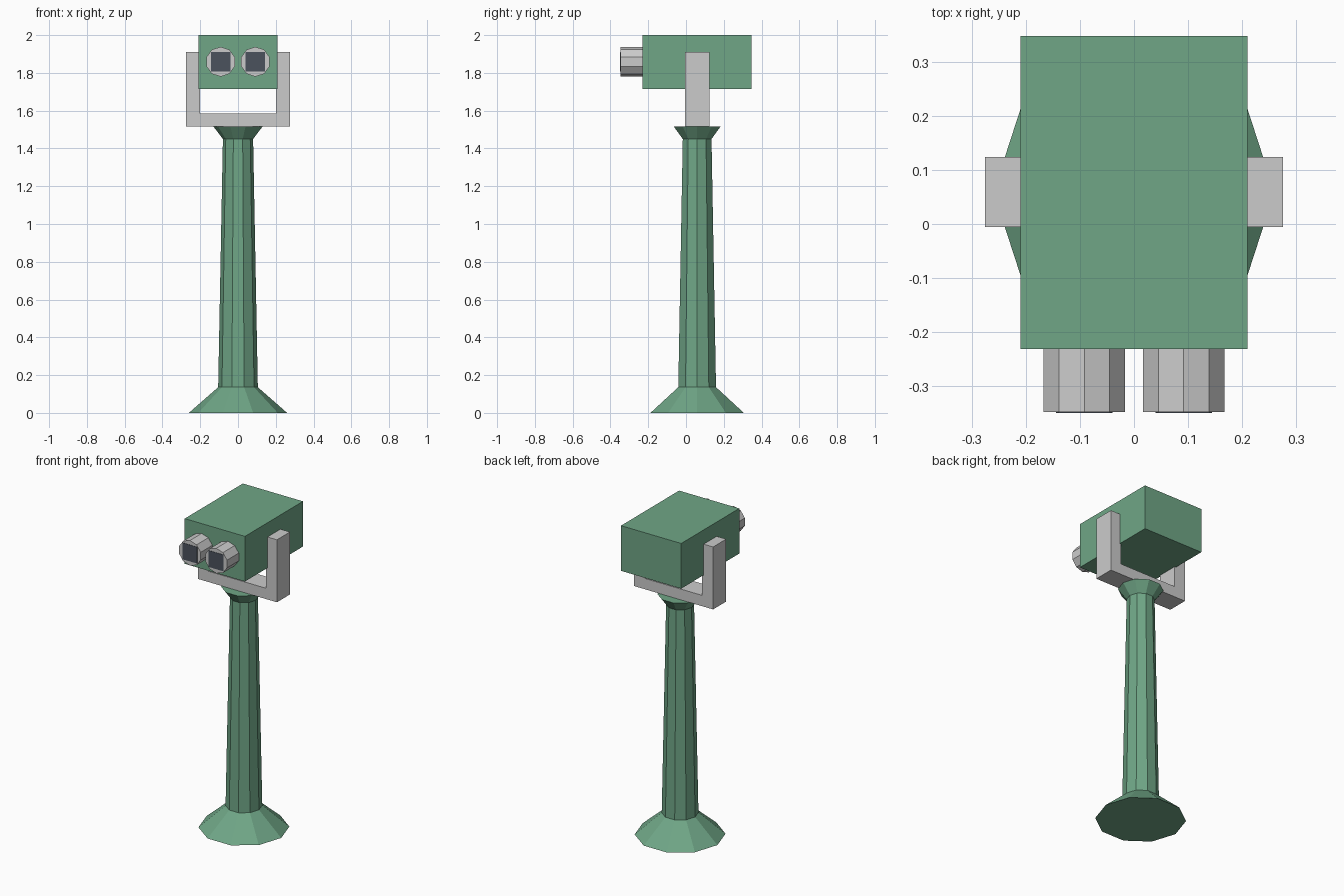
import bpy, bmesh
from math import cos, sin, pi

if "Cube" in bpy.data.objects:
    bpy.data.objects.remove(bpy.data.objects["Cube"])

POLE_Y = 0.059


def material(name, color):
    m = bpy.data.materials.new(name)
    m.diffuse_color = (*color, 1)
    m.use_nodes = True
    m.node_tree.nodes["Principled BSDF"].inputs["Base Color"].default_value = m.diffuse_color
    return m


green = material("green_paint", (0.16, 0.38, 0.24))
glass = material("dark_glass", (0.07, 0.085, 0.11))


def finish(name, bm, mat=None):
    bmesh.ops.recalc_face_normals(bm, faces=bm.faces)
    me = bpy.data.meshes.new(name)
    bm.to_mesh(me)
    bm.free()
    ob = bpy.data.objects.new(name, me)
    bpy.context.collection.objects.link(ob)
    if mat:
        me.materials.append(mat)
    return ob


def box(name, lo, hi, mat=None):
    bm = bmesh.new()
    bmesh.ops.create_cube(bm, size=1)
    for v in bm.verts:
        v.co = [(a + b) / 2 + c * (b - a) for a, b, c in zip(lo, hi, v.co)]
    return finish(name, bm, mat)


def loft(name, rings, mat=None):
    """Capped solid through matching rings of points."""
    bm = bmesh.new()
    loops = [[bm.verts.new(p) for p in ring] for ring in rings]
    n = len(loops[0])
    for a, b in zip(loops, loops[1:]):
        for i in range(n):
            j = (i + 1) % n
            bm.faces.new((a[i], a[j], b[j], b[i]))
    bm.faces.new(loops[0])
    bm.faces.new(loops[-1])
    return finish(name, bm, mat)


ANGLES = [2 * pi * i / 10 for i in range(10)]

# ten-sided pedestal: flared foot, tapered column, flared cap
profile = [(0.26, 0), (0.105, 0.136), (0.08, 1.45), (0.13, 1.516)]
loft("pedestal", [[(r * cos(a), POLE_Y + r * sin(a), z) for a in ANGLES]
                  for r, z in profile], green)

# U-shaped fork holding the head
outline = [(-0.276, 1.516), (0.276, 1.516), (0.276, 1.91), (0.2, 1.91),
           (0.2, 1.584), (-0.2, 1.584), (-0.2, 1.91), (-0.276, 1.91)]
loft("fork", [[(x, y, z) for x, z in outline]
              for y in (POLE_Y - 0.065, POLE_Y + 0.065)])

# viewer head
box("viewer_head", (-0.21, -0.231, 1.715), (0.21, 0.348, 2.0), green)

# eyepieces with square dark lenses
for side, x in (("left", -0.092), ("right", 0.092)):
    loft(side + "_eyepiece",
         [[(x + 0.079 * sin(a), y, 1.859 + 0.079 * cos(a)) for a in ANGLES]
          for y in (-0.348, -0.22)])
    box(side + "_lens", (x - 0.052, -0.35, 1.807), (x + 0.052, -0.34, 1.911), glass)
